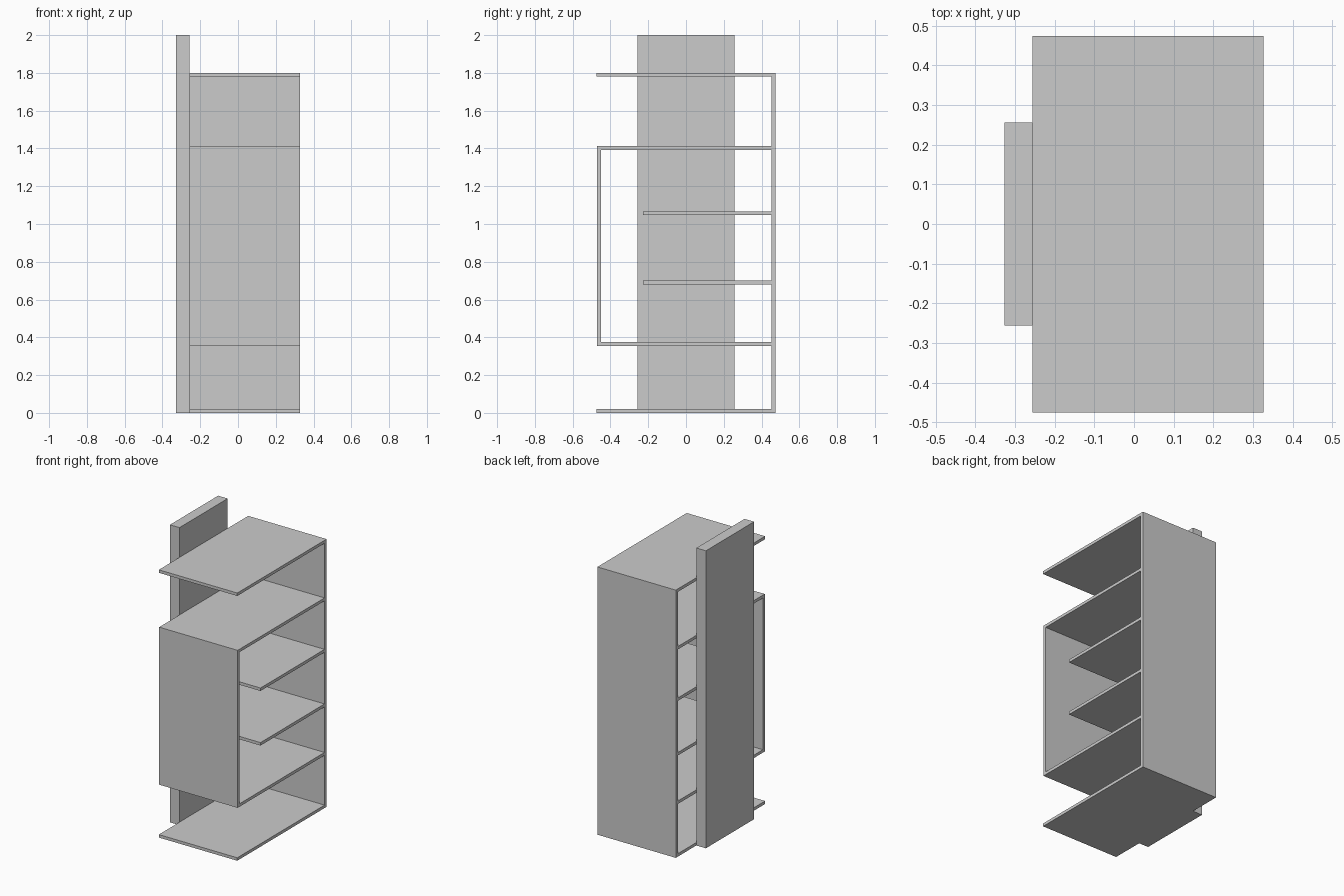
import bpy

if "Cube" in bpy.data.objects:
    bpy.data.objects.remove(bpy.data.objects["Cube"])


def box(name, x, y, z):
    """Add a box spanning the given (min, max) ranges."""
    bpy.ops.mesh.primitive_cube_add(
        size=1, location=[(a + b) / 2 for a, b in (x, y, z)])
    obj = bpy.context.object
    obj.name = name
    obj.scale = [b - a for a, b in (x, y, z)]
    bpy.ops.object.transform_apply(location=False, rotation=False, scale=True)
    return obj


T = 0.02                  # board thickness
X = (-0.256, 0.327)       # cabinet width
BACK = 0.452              # inner face of the back panel
FRONT = -0.451            # inner face of the front panel

# Upright side post
box("side_post", (-0.327, -0.256), (-0.256, 0.256), (0, 2))

# Top and bottom boards
box("bottom_board", X, (-0.475, 0.474), (0, T))
box("top_board", X, (-0.475, 0.474), (1.8 - T, 1.8))

# Back panel between the boards
box("back_panel", X, (BACK, 0.474), (T, 1.8 - T))

# Front panel between the two deep shelves
box("front_panel", X, (-0.471, FRONT), (0.354 + T, 1.413 - T))
for name, z in (("lower_deep_shelf", 0.354), ("upper_deep_shelf", 1.413 - T)):
    box(name, X, (-0.471, BACK), (z, z + T))

# Short inner shelves fixed to the back panel
for name, z in (("lower_short_shelf", 0.68), ("upper_short_shelf", 1.047)):
    box(name, X, (-0.228, BACK), (z, z + T))
